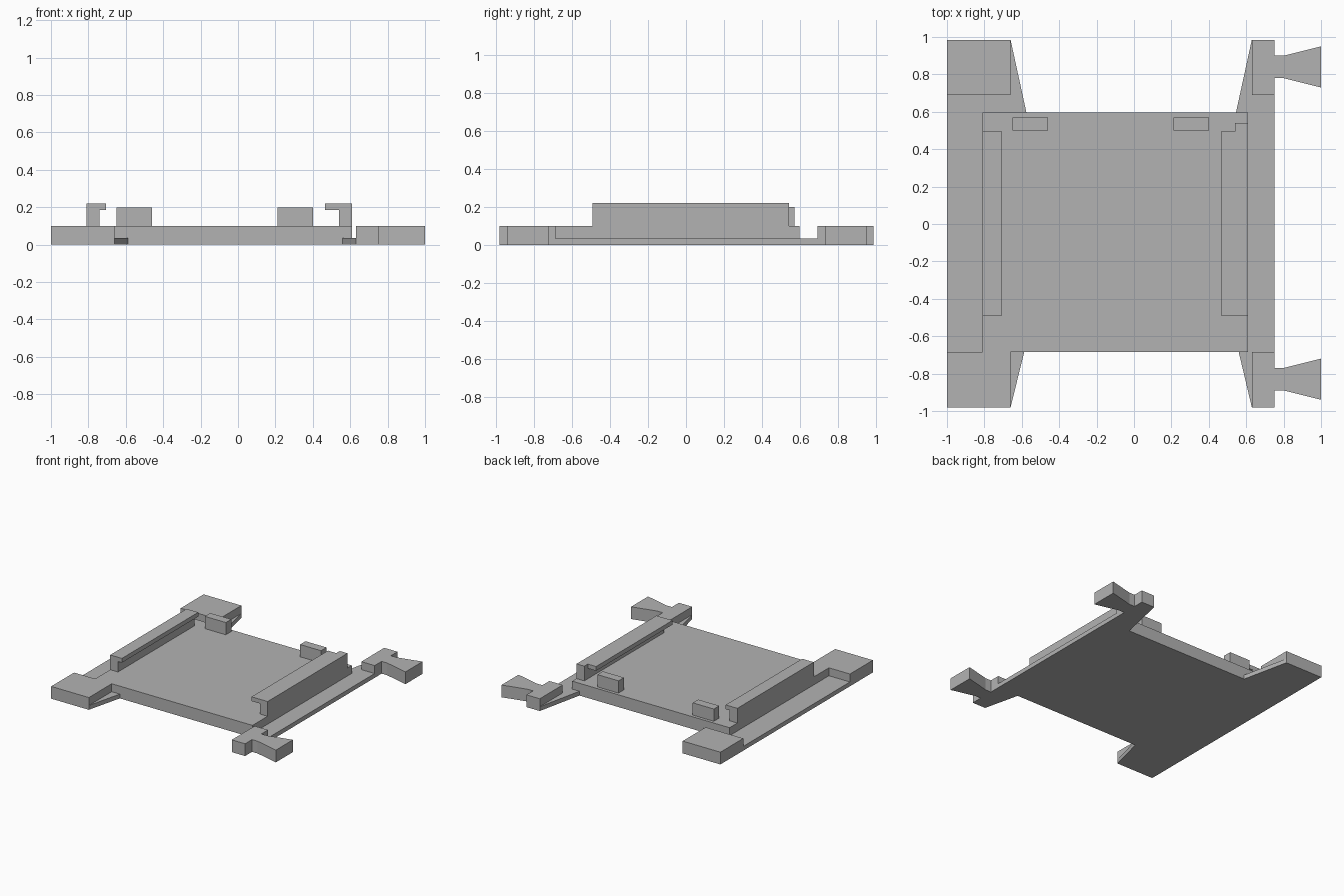
import bpy, bmesh

if "Cube" in bpy.data.objects:
    bpy.data.objects.remove(bpy.data.objects["Cube"])

grey = bpy.data.materials.new("plain grey")
grey.diffuse_color = (0.45, 0.45, 0.45, 1)
grey.use_nodes = True
grey.node_tree.nodes["Principled BSDF"].inputs["Base Color"].default_value = grey.diffuse_color


def prism(name, outline, lo, hi, axis="z"):
    """Extrude an (x, y) outline along z, or an (x, z) outline along y."""
    bm = bmesh.new()
    place = (lambda a, b: (a, b, lo)) if axis == "z" else (lambda a, b: (a, lo, b))
    face = bm.faces.new([bm.verts.new(place(a, b)) for a, b in outline])
    ext = bmesh.ops.extrude_face_region(bm, geom=[face])
    d = hi - lo
    move = (0, 0, d) if axis == "z" else (0, d, 0)
    bmesh.ops.translate(bm, vec=move, verts=[v for v in ext["geom"] if isinstance(v, bmesh.types.BMVert)])
    bmesh.ops.recalc_face_normals(bm, faces=bm.faces)
    me = bpy.data.meshes.new(name)
    bm.to_mesh(me)
    bm.free()
    me.materials.append(grey)
    ob = bpy.data.objects.new(name, me)
    bpy.context.collection.objects.link(ob)
    return ob


def box(name, x0, x1, y0, y1, z0, z1):
    return prism(name, [(x0, y0), (x1, y0), (x1, y1), (x0, y1)], z0, z1)


def join(target, parts):
    """Fuse touching parts into one clean solid."""
    for p in parts:
        mod = target.modifiers.new("union", 'BOOLEAN')
        mod.operation, mod.solver, mod.object = 'UNION', 'EXACT', p
        bpy.context.view_layer.objects.active = target
        bpy.ops.object.modifier_apply(modifier=mod.name)
        bpy.data.objects.remove(p)


THIN, TOP = 0.035, 0.1
F, B = -0.98, 0.985          # front and back ends
PF, PB = -0.685, 0.595       # front and back of the raised deck

# Thin flange with notched front and back
base = prism("base_plate", [
    (-1, F), (-0.66, F), (-0.587, PF), (0.56, PF), (0.63, F), (0.75, F),
    (0.75, B), (0.63, B), (0.545, PB), (-0.575, PB), (-0.66, B), (-1, B)], 0, THIN)

# Raised deck and corner blocks
solid = [box("deck", -0.81, 0.61, PF, PB, 0, TOP)]
for y0, y1, mid in ((F, PF, -0.83), (0.69, B, 0.84)):
    solid.append(box("left_corner", -1, -0.66, y0, y1, 0, TOP))
    # Right corner with a flared connector tab
    solid.append(prism("right_corner", [
        (0.63, y0), (0.75, y0), (0.75, mid - 0.06), (0.8, mid - 0.06), (1, mid - 0.11),
        (1, mid + 0.11), (0.8, mid + 0.06), (0.75, mid + 0.06), (0.75, y1), (0.63, y1)], 0, TOP))
join(base, solid)

# Side rails with inward lips
RAIL, LIP = 0.22, 0.185
prism("left_rail", [(-0.81, TOP), (-0.74, TOP), (-0.74, LIP), (-0.705, LIP),
                    (-0.705, RAIL), (-0.81, RAIL)], -0.49, 0.495, "y")
right = prism("right_rail", [(0.61, TOP), (0.54, TOP), (0.54, LIP), (0.465, LIP),
                             (0.465, RAIL), (0.61, RAIL)], -0.49, 0.495, "y")
join(right, [box("rail_end", 0.54, 0.61, 0.45, 0.54, TOP, RAIL)])

# Rear stop blocks
for name, x in (("left_stop", -0.65), ("right_stop", 0.21)):
    box(name, x, x + 0.19, 0.5, 0.57, TOP, 0.2)
